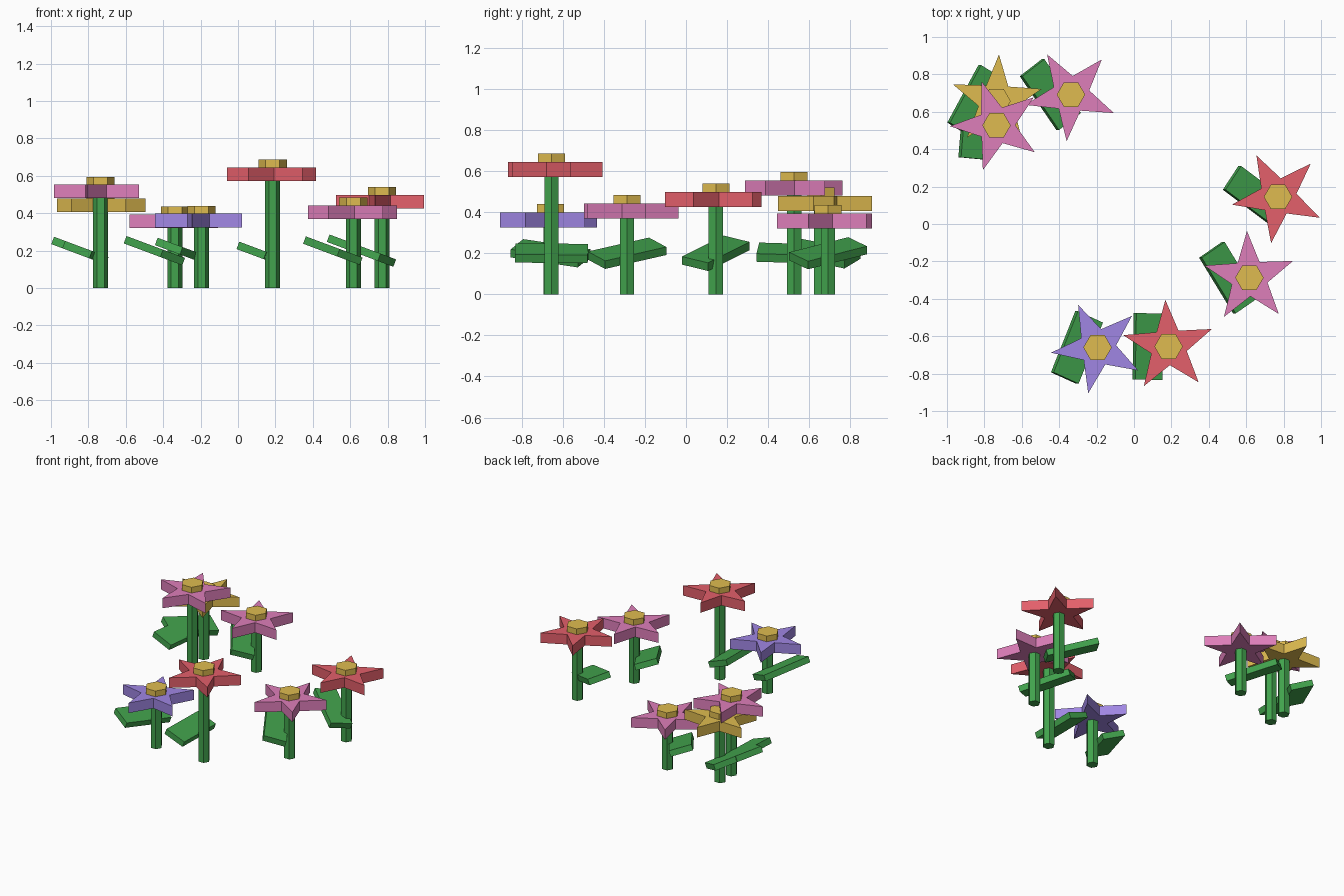
import bpy
from math import radians, cos, sin, pi
from mathutils import Matrix, Vector

cube = bpy.data.objects.get("Cube")
if cube:
    bpy.data.objects.remove(cube, do_unlink=True)


def make_material(name, rgb):
    mat = bpy.data.materials.new(name)
    mat.use_nodes = True
    color = (*rgb, 1.0)
    mat.diffuse_color = color
    bsdf = mat.node_tree.nodes["Principled BSDF"]
    bsdf.inputs["Base Color"].default_value = color
    bsdf.inputs["Roughness"].default_value = 0.8
    return mat


MATS = {
    "green": make_material("leaf green", (0.055, 0.37, 0.075)),
    "yellow": make_material("golden yellow", (0.74, 0.50, 0.08)),
    "pink": make_material("petal pink", (0.73, 0.21, 0.49)),
    "red": make_material("petal red", (0.77, 0.115, 0.145)),
    "purple": make_material("petal purple", (0.35, 0.24, 0.77)),
}


def prism(name, outline, z0, z1, color, matrix):
    """Extrude a flat outline from z0 to z1 and place it."""
    n = len(outline)
    verts = [(x, y, z) for z in (z0, z1) for x, y in outline]
    faces = [tuple(reversed(range(n))), tuple(range(n, 2 * n))]
    faces += [(i, (i + 1) % n, n + (i + 1) % n, n + i) for i in range(n)]
    mesh = bpy.data.meshes.new(name)
    mesh.from_pydata(verts, [], faces)
    mesh.materials.append(MATS[color])
    obj = bpy.data.objects.new(name, mesh)
    obj.matrix_world = matrix
    bpy.context.collection.objects.link(obj)
    return obj


def ring(radii, count, turn=0.0):
    """Points around a circle, cycling through the given radii."""
    return [(radii[i % len(radii)] * cos(turn + 2 * pi * i / count),
             radii[i % len(radii)] * sin(turn + 2 * pi * i / count))
            for i in range(count)]


STEM = ring([0.04], 6)
HUB = ring([0.076], 6)
LEAF_W, LEAF_L, LEAF_T = 0.155, 0.355, 0.042
LEAF = [(sx * LEAF_W / 2, sy * LEAF_L / 2)
        for sx, sy in ((-1, -1), (1, -1), (1, 1), (-1, 1))]
LEAF_TILT = Matrix.Rotation(radians(20.5), 4, "Y")
LEAF_OFFSET = Vector((-0.11, 0, 0.2))
HALF_PETAL = 0.0365


def flower(label, color, x, y, height, star_turn, leaf_turn):
    base = Matrix.Translation((x, y, 0))
    # six-sided stem
    prism(label + "_stem", STEM, 0, height, "green", base)
    # slab leaf, turned in its own plane and tilted down toward the stem
    leaf_place = (base @ Matrix.Translation(LEAF_OFFSET) @ LEAF_TILT
                  @ Matrix.Rotation(radians(leaf_turn), 4, "Z"))
    prism(label + "_leaf", LEAF, -LEAF_T / 2, LEAF_T / 2, "green", leaf_place)
    # five-pointed star of petals
    star = ring([0.25, 0.1], 10, radians(star_turn))
    prism(label + "_petals", star, height - HALF_PETAL, height + HALF_PETAL,
          color, base)
    # hexagonal flower centre
    prism(label + "_centre", HUB, height, height + 0.078, "yellow", base)


# label, colour, x, y, head height, star turn, leaf turn
flower("tall_pink_flower", "pink", -0.735, 0.527, 0.517, 37, -5)
flower("yellow_flower", "yellow", -0.735, 0.657, 0.442, 15, -30)
flower("back_pink_flower", "pink", -0.337, 0.692, 0.357, 48.7, 36)
flower("right_red_flower", "red", 0.77, 0.145, 0.462, 45.5, 55)
flower("right_pink_flower", "pink", 0.617, -0.287, 0.405, 21, 33)
flower("purple_flower", "purple", -0.195, -0.66, 0.361, 42.5, -23)
flower("front_red_flower", "red", 0.185, -0.655, 0.609, 22, -1)
